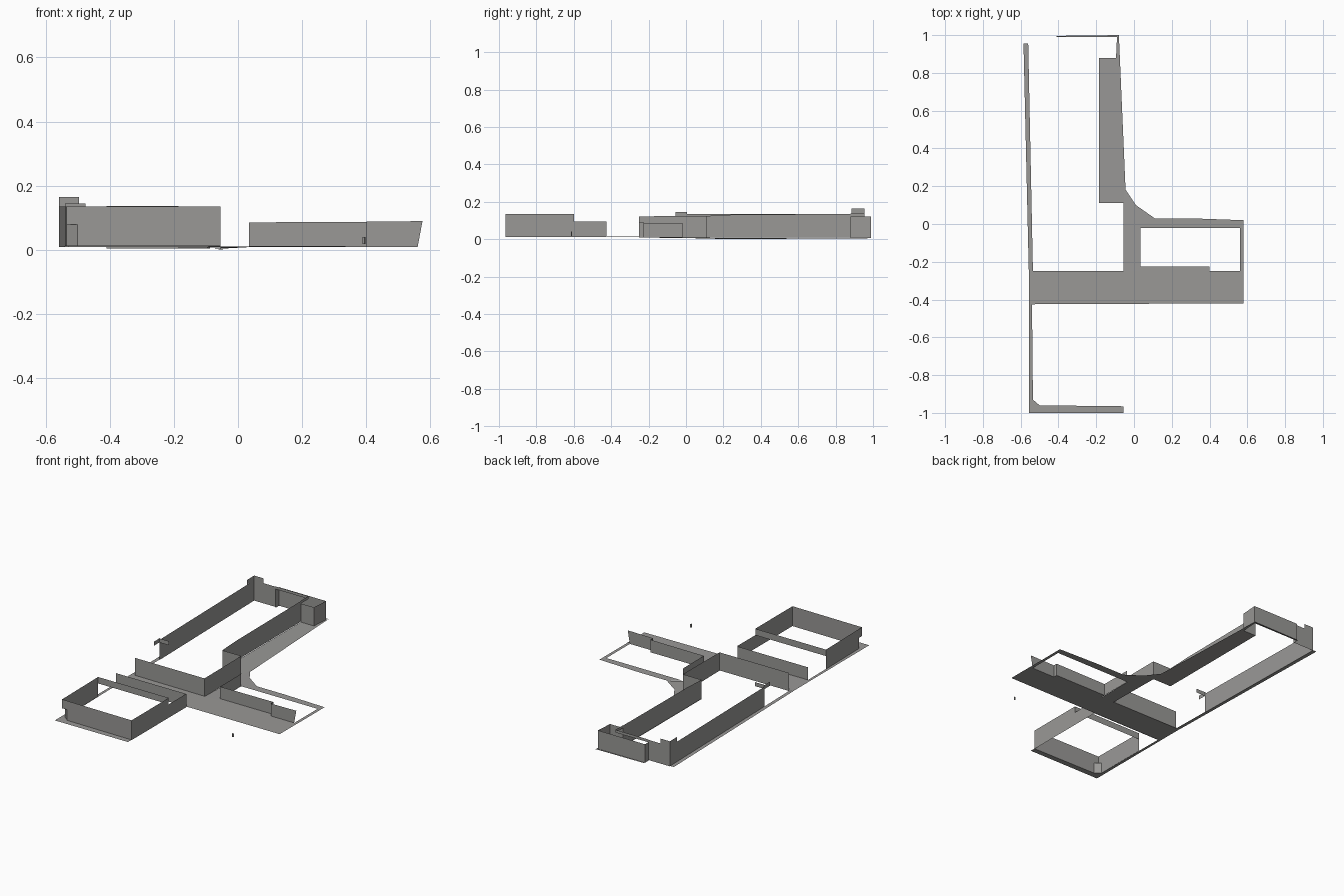
import bpy, bmesh

if "Cube" in bpy.data.objects:
    bpy.data.objects.remove(bpy.data.objects["Cube"], do_unlink=True)

grey = bpy.data.materials.new("warm_grey")
colour = (0.32, 0.315, 0.305, 1.0)
grey.use_nodes = True
grey.diffuse_color = colour
bsdf = next(n for n in grey.node_tree.nodes if n.type == 'BSDF_PRINCIPLED')
bsdf.inputs["Base Color"].default_value = colour
bsdf.inputs["Roughness"].default_value = 0.9


def make(name, faces):
    """Object from a list of faces, each a list of 3D points."""
    bm = bmesh.new()
    for pts in faces:
        bm.faces.new([bm.verts.new(p) for p in pts])
    bmesh.ops.remove_doubles(bm, verts=bm.verts, dist=0.0005)
    me = bpy.data.meshes.new(name)
    bm.to_mesh(me)
    bm.free()
    me.materials.append(grey)
    ob = bpy.data.objects.new(name, me)
    bpy.context.collection.objects.link(ob)


def ground(name, z, pts):
    """Flat paving, counter-clockwise outline; a point may carry its own z."""
    make(name, [[(p[0], p[1], p[2] if len(p) > 2 else z) for p in pts]])


def wall(name, z0, z1, pts, lean=0.0):
    """Upright sheet along a path; a point may carry its own top height.
    lean shifts the top of the last point along x."""
    faces = []
    for i, (a, b) in enumerate(zip(pts, pts[1:])):
        ta = a[2] if len(a) > 2 else z1
        tb = b[2] if len(b) > 2 else z1
        dx = lean if i == len(pts) - 2 else 0.0
        faces.append([(a[0], a[1], z0), (b[0], b[1], z0),
                      (b[0] + dx, b[1], tb), (a[0], a[1], ta)])
    make(name, faces)


# Paving
ground("plaza", 0.011, [(-.557, -.425, .014), (.58, -.42), (.58, -.25), (.4, -.25),
                        (.4, -.225), (.035, -.225), (.035, -.25), (-.557, -.25, .014)])
ground("link_path", 0.009, [(-.055, -.25), (.035, -.25), (.035, -.02), (.11, .03),
                            (.01, .1), (-.05, .19, .004), (-.055, .11, .004)])
ground("courtyard_north_ledge", 0.010, [(.035, -.02), (.56, -.02), (.58, .02),
                                        (.3, .03), (.11, .03)])
ground("courtyard_east_ledge", 0.010, [(.56, -.25), (.58, -.25), (.58, .02), (.56, -.02)])
ground("east_terrace", 0.005, [(-.185, .11), (-.055, .11), (-.045, .19, 0.0), (-.08, 1.0),
                               (-.09, .99), (-.095, .88), (-.185, .88)])
ground("west_path", 0.013, [(-.557, -.25), (-.535, -.25), (-.56, .955), (-.585, .955)])
ground("north_ledge", 0.006, [(-.41, .99), (-.09, .99), (-.08, 1.0), (-.41, .996)])
ground("south_path", 0.014, [(-.557, -1), (-.055, -1), (-.055, -.965), (-.5, -.96),
                             (-.535, -.93), (-.54, -.425), (-.557, -.425)])

# South block: walls meet overhead, with a cut corner below
wall("south_front_wall", .012, .135, [(-.5, -.96), (-.055, -.965)])
wall("south_west_wall", .012, .135, [(-.54, -.6), (-.535, -.93)])
wall("south_cut_corner", .012, .08, [(-.535, -.93), (-.5, -.96)])
wall("south_corner_overhang", .08, .135, [(-.535, -.93), (-.535, -.96), (-.5, -.96)])
wall("south_east_wall", .012, .135, [(-.055, -.965), (-.055, -.6)])
wall("south_east_low_wall", .012, .095, [(-.055, -.6), (-.055, -.425)])
wall("south_step_strip", .095, .135, [(-.055, -.6), (-.54, -.6)])
wall("south_rear_low_wall", .012, .092, [(-.055, -.425), (-.54, -.425)])

# Main hall
wall("hall_front_wall", .010, .122, [(-.53, -.25), (-.055, -.25)])
wall("hall_east_wall", .008, .122, [(-.055, -.25), (-.055, .11, .124), (-.185, .11, .124),
                                    (-.185, .25, .131), (-.185, .88, .135)])
wall("annex_walls", .005, .12, [(-.185, .88), (-.095, .88), (-.088, .988),
                                (-.41, .988), (-.41, .955)])
wall("hall_upper_strip", .12, .137, [(-.185, .88), (-.185, .955), (-.41, .955)])
wall("hall_west_wall", .010, .135, [(-.41, .955), (-.558, .955), (-.54, .0)])

# Raised parapets at the ends of the west wall
wall("north_parapet", .135, .165, [(-.495, .955), (-.558, .955), (-.557, .885)])
wall("west_parapet", .12, .145, [(-.54, .005), (-.539, -.055)])
wall("west_parapet_return", .12, .145, [(-.54, .0), (-.475, .0)])

# East courtyard
wall("courtyard_wall", .010, .086, [(.035, -.02), (.035, -.225), (.4, -.225, .088),
                                    (.4, -.25, .088), (.56, -.25, .09)], lean=.015)

# Small free-standing post
wall("small_post", .018, .04, [(.388, -.612), (.394, -.616), (.398, -.61)])
